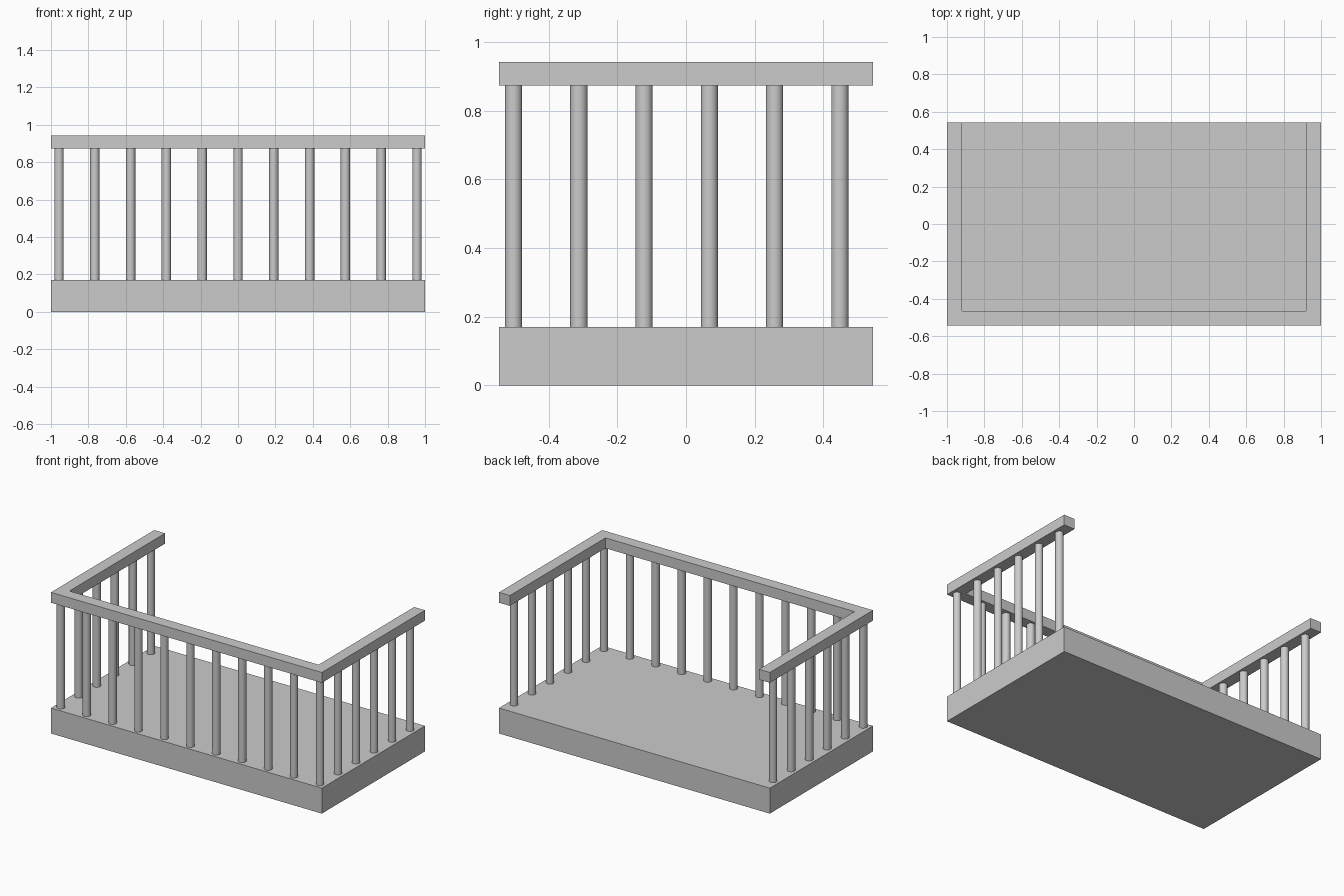
import bpy, bmesh

if "Cube" in bpy.data.objects:
    bpy.data.objects.remove(bpy.data.objects["Cube"])

W, D = 1.0, 0.544            # half width, half depth
FLOOR, RAIL_Z0, RAIL_Z1 = 0.17, 0.873, 0.942
RAIL_W = 0.08
PX, PY = 0.957, -0.502       # corner post position
STEP_X, STEP_Y = 2 * PX / 10, 0.19


def extrude_profile(name, pts, z0, z1):
    bm = bmesh.new()
    face = bm.faces.new([bm.verts.new((x, y, z0)) for x, y in pts])
    ext = bmesh.ops.extrude_face_region(bm, geom=[face])
    verts = [g for g in ext["geom"] if isinstance(g, bmesh.types.BMVert)]
    bmesh.ops.translate(bm, verts=verts, vec=(0, 0, z1 - z0))
    bmesh.ops.recalc_face_normals(bm, faces=bm.faces)
    mesh = bpy.data.meshes.new(name)
    bm.to_mesh(mesh)
    bm.free()
    obj = bpy.data.objects.new(name, mesh)
    bpy.context.collection.objects.link(obj)
    return obj


def baluster(name, x, y):
    bpy.ops.mesh.primitive_cylinder_add(
        vertices=32, radius=0.025, depth=RAIL_Z0 - FLOOR,
        location=(x, y, (FLOOR + RAIL_Z0) / 2))
    bpy.context.object.name = name
    bpy.ops.object.shade_smooth_by_angle()


# Floor slab
extrude_profile("floor_slab", [(-W, -D), (W, -D), (W, D), (-W, D)], 0, FLOOR)

# U-shaped handrail, open at the back
ix, iy = W - RAIL_W, -D + RAIL_W
extrude_profile("handrail", [(-W, -D), (W, -D), (W, D), (ix, D),
                             (ix, iy), (-ix, iy), (-ix, D), (-W, D)],
                RAIL_Z0, RAIL_Z1)

# Front balusters, including both corners
for i in range(11):
    baluster(f"front_baluster_{i + 1}", -PX + i * STEP_X, PY)

# Side balusters
for side, sx in (("left", -1), ("right", 1)):
    for i in range(1, 6):
        baluster(f"{side}_baluster_{i}", sx * PX, PY + i * STEP_Y)
